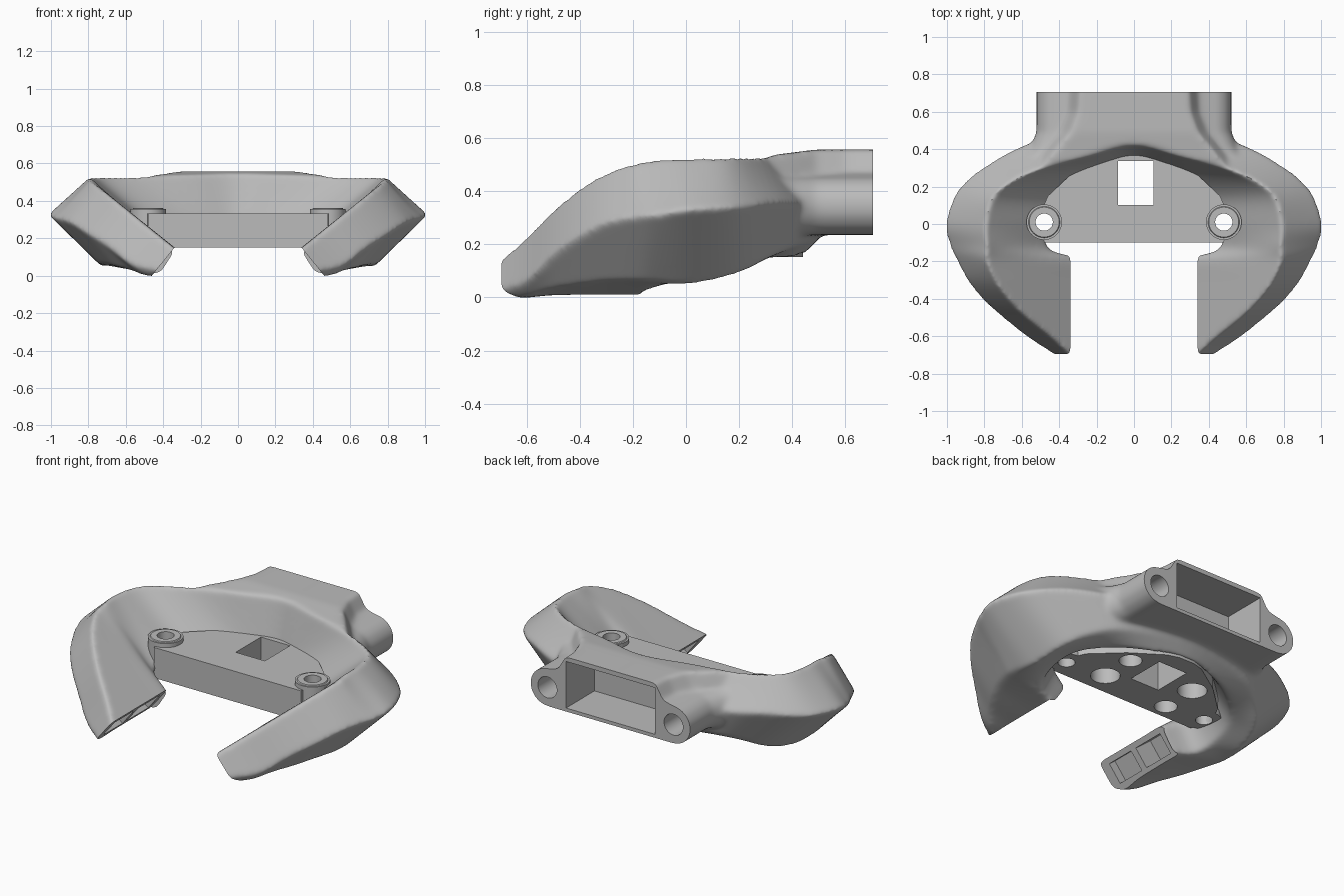
import bpy, bmesh, math
from mathutils import Matrix, Vector

if "Cube" in bpy.data.objects:
    bpy.data.objects.remove(bpy.data.objects["Cube"])

grey = bpy.data.materials.new("plain grey")
grey.use_nodes = True
grey.diffuse_color = (0.5, 0.5, 0.5, 1)
grey.node_tree.nodes["Principled BSDF"].inputs["Base Color"].default_value = grey.diffuse_color


def finish(name, bm):
    bm.normal_update()
    bmesh.ops.recalc_face_normals(bm, faces=bm.faces)
    mesh = bpy.data.meshes.new(name)
    bm.to_mesh(mesh)
    bm.free()
    obj = bpy.data.objects.new(name, mesh)
    bpy.context.collection.objects.link(obj)
    mesh.materials.append(grey)
    return obj


def activate(obj):
    bpy.ops.object.select_all(action='DESELECT')
    obj.select_set(True)
    bpy.context.view_layer.objects.active = obj


def apply_modifier(obj, kind, **settings):
    mod = obj.modifiers.new(kind.lower(), kind)
    for key, value in settings.items():
        setattr(mod, key, value)
    activate(obj)
    bpy.ops.object.modifier_apply(modifier=mod.name)


def boolean(obj, tool, operation='DIFFERENCE'):
    tool.hide_render = True
    apply_modifier(obj, 'BOOLEAN', operation=operation, solver='EXACT', object=tool)
    bpy.data.objects.remove(tool)


def loft(bm, rings):
    loops = [[bm.verts.new(p) for p in ring] for ring in rings]
    n = len(loops[0])
    for a, b in zip(loops, loops[1:]):
        for i in range(n):
            j = (i + 1) % n
            bm.faces.new((a[i], a[j], b[j], b[i]))
    bm.faces.new(loops[0])
    bm.faces.new(loops[-1])


def box(name, centre, size, axes=Matrix.Identity(3)):
    bm = bmesh.new()
    bmesh.ops.create_cube(bm, size=1)
    bm.transform(Matrix.Translation(centre) @ axes.to_4x4() @ Matrix.Diagonal((*size, 1)))
    return finish(name, bm)


def cylinder(name, centre, radius, height, along_y=False, top=None):
    bm = bmesh.new()
    bmesh.ops.create_cone(bm, cap_ends=True, segments=40, radius1=radius,
                          radius2=top or radius, depth=height)
    turn = Matrix.Rotation(math.pi / 2, 4, 'X') if along_y else Matrix.Identity(4)
    bm.transform(Matrix.Translation(centre) @ turn)
    return finish(name, bm)


def spline(a, b, c, d, t):
    return 0.5 * (2 * b + (c - a) * t + (2 * a - 5 * b + 4 * c - d) * t * t
                  + (3 * b - a - 3 * c + d) * t ** 3)


# Arm frame: down the inner slope, and outward through the arm's thickness
DOWN = Vector((-0.779, 0, -0.627))
OUT = Vector((0.627, 0, -0.779))
LIP = Vector((0.34, 0, 0.15))


def arm_section(y, z, thick):
    along = Vector((0, y, 0))
    ridge = LIP + DOWN * ((z - LIP.z) / DOWN.z) + along
    outer = ridge + OUT * thick
    inner = LIP + DOWN * 0.06 + along
    heel = LIP + OUT * min(thick, 0.185) + Vector((-.08, 0, -.01)) + along
    belly = (outer + heel) / 2 + OUT * 0.17 * (outer - heel).length
    return [ridge, outer, belly, heel, inner]


# Rear sections: ridge, outer, belly, heel, inner
rear = [
    [(0, .42, .55), (0, .6, .4), (0, .5, .22), (0, .44, .16), (0, .36, .3)],
    [(.25, .36, .545), (.52, .45, .36), (.4, .43, .2), (.25, .38, .145), (.13, .33, .3)],
    [(.55, .275, .535), (.76, .335, .36), (.58, .32, .15), (.42, .27, .145), (.28, .26, .28)],
    [(.74, .16, .53), (.94, .19, .34), (.68, .2, .09), (.55, .15, .12), (.43, .14, .26)],
    [(.79, 0, .528), (1.01, .01, .33), (.72, .02, .05), (.58, 0, .08), (.47, 0, .25)],
    [(.785, -.12, .522), (.99, -.11, .31), (.74, -.13, .06), (.54, -.13, .03), (.45, -.13, .2)],
]
front = [(-.19, .51, .265), (-.3, .473, .245), (-.4, .415, .235), (-.5, .335, .22),
         (-.6, .235, .22), (-.66, .18, .18), (-.725, .125, .14)]
half = [[Vector(p) for p in ring] for ring in rear] + [arm_section(*s) for s in front]


def mirrored(ring):
    return [Vector((-p.x, p.y, p.z)) for p in ring]


keys = [mirrored(r) for r in reversed(half[1:])] + half
rings = []
for i in range(len(keys) - 1):
    quad = [keys[max(0, min(len(keys) - 1, i + k))] for k in (-1, 0, 1, 2)]
    for step in range(5):
        rings.append([spline(*pts, step / 5) for pts in zip(*quad)])
rings.append(keys[-1])

bm = bmesh.new()
loft(bm, rings)


# Half of the rear socket with its round tube, the front swept back to a central peak
def socket_section(y, sweep, top, width):
    r, zc = 0.11, 0.345
    cx = width - r
    peak = 0.557 - 0.04 * sweep
    outline = [(-.02, peak), (top, peak - 0.05 * sweep), (top + .05, .47)]
    for k in range(9):
        a = math.pi * (0.5 - k / 8)
        outline.append((cx + r * math.cos(a), zc + r * math.sin(a)))
    outline.append((-.02, zc - r))
    return [Vector((x, y - sweep * x, z)) for x, z in outline]


socket = [socket_section(*s) for s in (
    (.76, 0, .29, .523), (.6, 0, .3, .523), (.49, 0, .34, .523),
    (.46, .1, .4, .56), (.43, .27, .5, .68))]
loft(bm, socket)
loft(bm, [mirrored(ring) for ring in socket])
body = finish("curved_body", bm)

# Blend the arms and socket into one soft shell
apply_modifier(body, 'REMESH', mode='VOXEL', voxel_size=0.011)
apply_modifier(body, 'SMOOTH', factor=0.5, iterations=22)

# Flat rear end, hollow socket and tube bores
boolean(body, box("rear_trim", (0, .8, .4), (1.4, .19, .8)))
boolean(body, box("socket_hollow", (0, .6, .393), (.58, .32, .275)))
for side in (1, -1):
    boolean(body, cylinder("tube_bore", (side * .412, .6, .345), .062, .32, True))
    # Flat arm ends with two pockets each
    flip = Matrix.Diagonal((side, 1, 1))
    axes = flip @ Matrix((DOWN, (0, 1, 0), OUT)).transposed()
    middle = LIP + OUT * 0.093

    def arm_box(name, y, length, depth_shift, depth, thick):
        centre = flip @ (middle + DOWN * depth_shift + Vector((0, y, 0)))
        return box(name, centre, (depth, length, thick), axes)

    boolean(body, arm_box("end_trim", -.47, .6, .1, .2, .34))
    boolean(body, arm_box("tip_pocket", -.545, .18, 0, .1, .12))
    boolean(body, arm_box("rear_pocket", -.315, .2, 0, .26, .12))

# Mounting plate between the arms
edge = [(.48, -.1), (.51, .04), (.46, .15), (.3, .3), (.12, .42), (.05, .44)]
outline = edge + [(-x, y) for x, y in reversed(edge)]
bm = bmesh.new()
loft(bm, [[(x, y, z) for x, y in outline] for z in (.152, .332)])
plate = finish("mounting_plate", bm)
boolean(body, box("shell_window", (.01, .218, .3), (.19, .235, .18)))

# Screw bosses joined to the plate, then drilled through
for side in (1, -1):
    x = side * .48
    boolean(plate, cylinder("boss", (x, .01, .254), .095, .204), 'UNION')
    boolean(plate, cylinder("boss_rim", (x, .01, .351), .095, .02, top=.08), 'UNION')
    for target in (plate, body):
        boolean(target, cylinder("screw_hole", (x, .01, .3), .046, .7))

# Square window and blind holes underneath
boolean(plate, box("window", (.01, .218, .25), (.19, .235, .5)))
for x, y, r in ((.23, .035, .08), (.23, .245, .062), (-.23, .21, .08), (-.23, -.01, .062)):
    boolean(plate, cylinder("blind_hole", (x, y, .18), r, .16))

for obj in (body, plate):
    activate(obj)
    bpy.ops.object.shade_smooth_by_angle(angle=math.radians(40))
